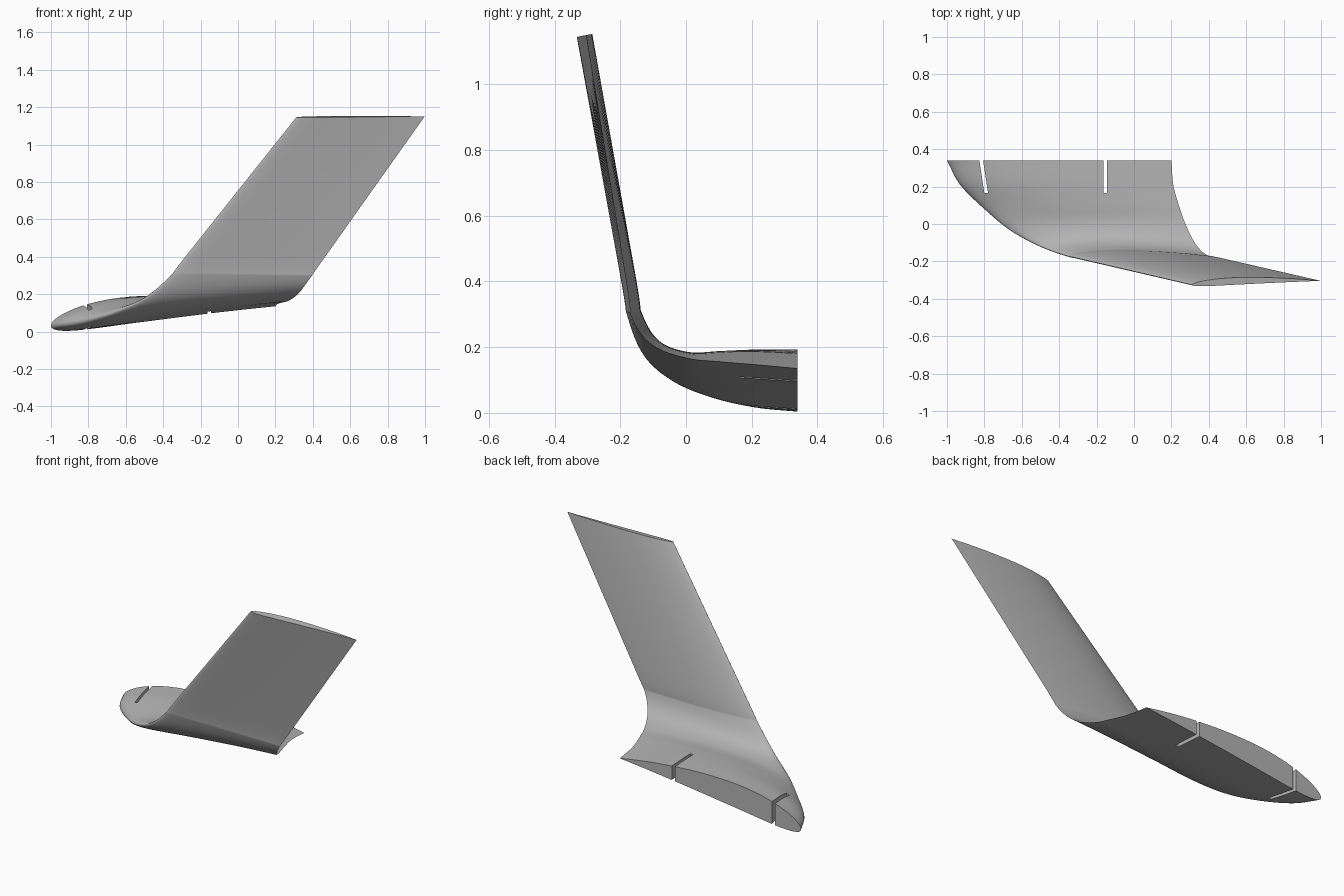
import bpy, bmesh
from math import sin, cos, pi, radians, sqrt
from mathutils import Vector, Matrix

cube = bpy.data.objects.get("Cube")
if cube:
    bpy.data.objects.remove(cube, do_unlink=True)

grey = bpy.data.materials.new("light_grey")
grey.use_nodes = True
colour = (0.45, 0.45, 0.45, 1)
grey.diffuse_color = colour
grey.node_tree.nodes["Principled BSDF"].inputs["Base Color"].default_value = colour

# Span stations: leading edge, trailing edge, fold angle, section depth
STATIONS = [
    ((-1.0, .34, .03), (.2, .34, .135), 0, 1.0),
    ((-.93, .21, .04), (.21, .21, .147), 3, .95),
    ((-.80, .08, .065), (.24, .1, .156), 12, .83),
    ((-.66, -.035, .107), (.275, 0, .167), 25, .62),
    ((-.5, -.12, .18), (.325, -.1, .205), 50, .52),
    ((-.365, -.168, .295), (.385, -.163, .285), 78, .47),
    ((-.265, -.191, .421), (.475, -.184, .413), 80, .47),
    ((.312, -.325, 1.146), (.998, -.304, 1.15), 80, .47),
]
HALF = 32
SLICES = 8


def station_vector(s):
    return [*s[0], *s[1], s[2], s[3]]


def spline(a, b, c, d, t):
    return [.5 * (2*q + (r-p)*t + (2*p - 5*q + 4*r - s)*t*t + (3*q - p - 3*r + s)*t**3)
            for p, q, r, s in zip(a, b, c, d)]


def foil(u):
    """Upper and lower offsets of a cambered wing section of chord 1."""
    half = .6 * (.2969*sqrt(u) - .126*u - .3516*u*u + .2843*u**3 - .1036*u**4)
    m, p = .04, .4
    camber = m/p**2 * (2*p*u - u*u) if u < p else m/(1-p)**2 * (1 - 2*p + 2*p*u - u*u)
    return camber + half, camber - half


def section(values):
    lead, trail = Vector(values[0:3]), Vector(values[3:6])
    chord = trail - lead
    angle = radians(values[6])
    normal = Vector((0, sin(angle), cos(angle)))
    normal = (normal - chord * normal.dot(chord) / chord.length_squared).normalized()
    depth = chord.length * values[7]
    us = [(1 - cos(pi * i / HALF)) / 2 for i in range(HALF + 1)]
    upper = [lead + chord*u + normal*depth*foil(u)[0] for u in reversed(us[:-1])]
    lower = [lead + chord*u + normal*depth*foil(u)[1] for u in us[1:-1]]
    return [trail] + upper + lower


def make_object(name, bm):
    bmesh.ops.recalc_face_normals(bm, faces=bm.faces)
    mesh = bpy.data.meshes.new(name)
    bm.to_mesh(mesh)
    bm.free()
    mesh.materials.append(grey)
    obj = bpy.data.objects.new(name, mesh)
    bpy.context.collection.objects.link(obj)
    return obj


# Loft the wing tip through the stations
rows = [station_vector(s) for s in STATIONS]
rows.insert(0, [2*a - b for a, b in zip(rows[0], rows[1])])
sections = []
for i in range(1, len(rows) - 2):
    sections += [section(spline(*rows[i-1:i+3], k / SLICES)) for k in range(SLICES)]
sections += [section(rows[-2]), section(rows[-1])]

# The spline's final span is replaced by one straight panel to the tip
bm = bmesh.new()
loops = [[bm.verts.new(p) for p in s] for s in sections]
for a, b in zip(loops, loops[1:]):
    n = len(a)
    for j in range(n):
        bm.faces.new((a[j], a[(j+1) % n], b[(j+1) % n], b[j]))
bm.faces.new(loops[0])
bm.faces.new(loops[-1])
winglet = make_object("winglet", bm)

# Two narrow slots through the root edge
for inner_x, outer_x in ((-.79, -.817), (-.154, -.154)):
    bm = bmesh.new()
    bmesh.ops.create_cube(bm, size=1, matrix=Matrix.Diagonal((.02, .235, 1, 1)))
    for v in bm.verts:
        slant = (outer_x - inner_x) * (v.co.y / .235 + .5) * .235 / .175
        v.co += Vector((inner_x + slant, .165 + .1175, .1))
    cutter = make_object("slot_cutter", bm)
    cutter.hide_render = True
    mod = winglet.modifiers.new("slot", 'BOOLEAN')
    mod.operation = 'DIFFERENCE'
    mod.solver = 'EXACT'
    mod.object = cutter
    bpy.context.view_layer.objects.active = winglet
    bpy.ops.object.modifier_apply(modifier=mod.name)
    bpy.data.objects.remove(cutter, do_unlink=True)

# Smooth skin with crisp trailing edge, caps and slots
bpy.ops.object.select_all(action='DESELECT')
winglet.select_set(True)
bpy.context.view_layer.objects.active = winglet
bpy.ops.object.shade_smooth_by_angle(angle=radians(35))
